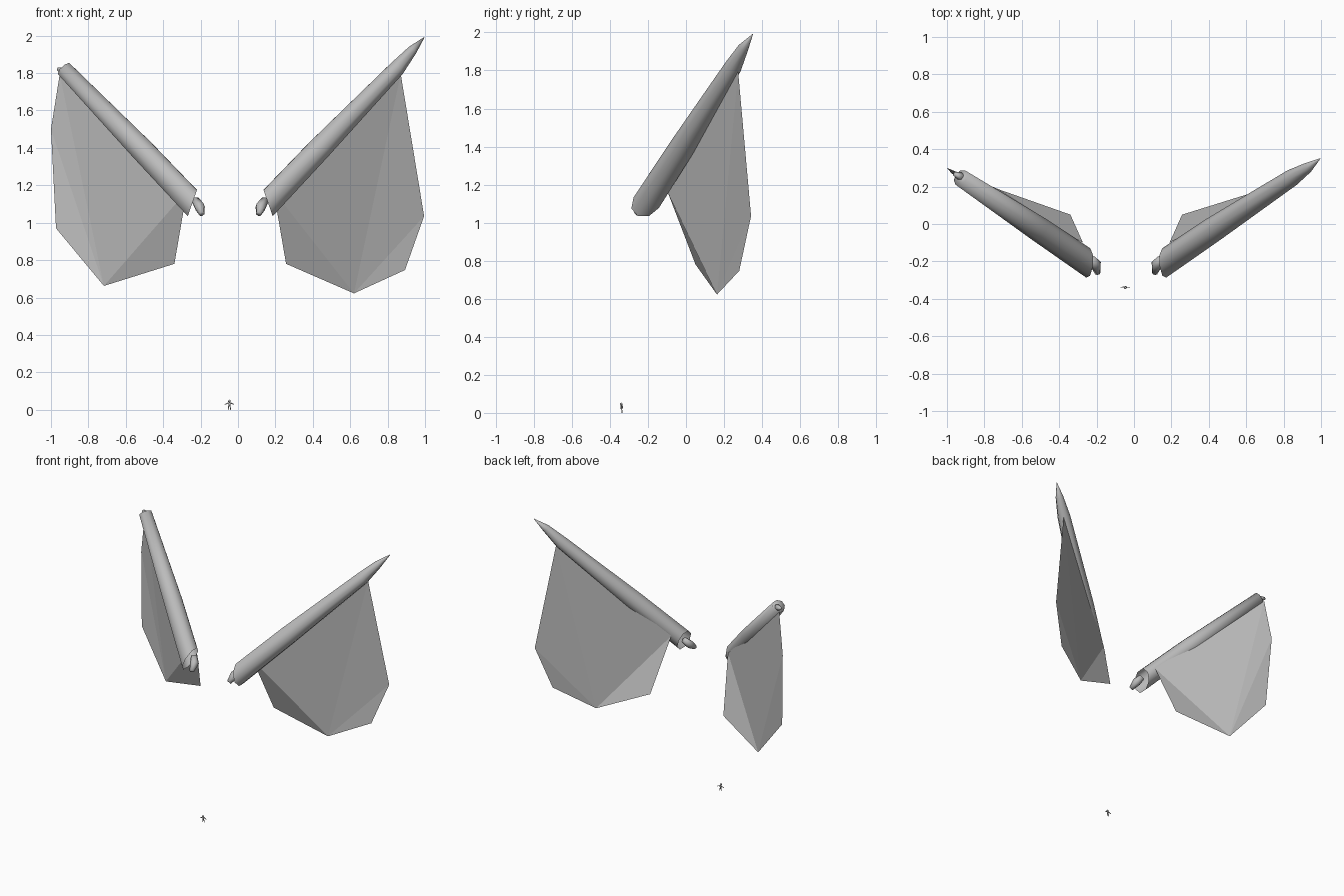
import bpy, bmesh, math
from mathutils import Vector

if "Cube" in bpy.data.objects:
    bpy.data.objects.remove(bpy.data.objects["Cube"])

grey = bpy.data.materials.new("plain grey")
grey.use_nodes = True
grey.diffuse_color = (0.5, 0.5, 0.5, 1)
grey.node_tree.nodes["Principled BSDF"].inputs["Base Color"].default_value = (0.5, 0.5, 0.5, 1)


def finish(name, bm, smooth=True):
    mesh = bpy.data.meshes.new(name)
    bm.normal_update()
    bm.to_mesh(mesh)
    bm.free()
    mesh.materials.append(grey)
    for p in mesh.polygons:
        p.use_smooth = smooth
    obj = bpy.data.objects.new(name, mesh)
    bpy.context.collection.objects.link(obj)
    return obj


def tube(name, path, sides=8, caps=(True, True), cut=None):
    """Loft round sections (centre, radius); cut slants the first section."""
    bm = bmesh.new()
    axis = (Vector(path[-1][0]) - Vector(path[0][0])).normalized()
    ref = Vector((0, 0, 1)) if abs(axis.z) < 0.95 else Vector((1, 0, 0))
    u = axis.cross(ref).normalized()
    v = u.cross(axis)
    rings = []
    for centre, r in path:
        rings.append([bm.verts.new(Vector(centre)
                      + r * (u * math.cos(a) - v * math.sin(a)))
                      for a in (2 * math.pi * i / sides for i in range(sides))])
    if cut:
        normal, origin = Vector(cut), Vector(path[0][0])
        for vert in rings[0]:
            vert.co -= axis * ((vert.co - origin).dot(normal) / axis.dot(normal))
    for lo, hi in zip(rings, rings[1:]):
        for i in range(sides):
            j = (i + 1) % sides
            bm.faces.new((lo[i], lo[j], hi[j], hi[i]))
    for ring, capped in zip((rings[0], rings[-1]), caps):
        if capped:
            bm.faces.new(ring)
    bmesh.ops.recalc_face_normals(bm, faces=bm.faces)
    return finish(name, bm)


def membrane(name, points):
    """Thin folded sheet, fanned out from its lowest point, given first."""
    bm = bmesh.new()
    vs = [bm.verts.new(p) for p in points]
    for a, b in zip(vs[1:], vs[2:]):
        bm.faces.new((vs[0], a, b))
    return finish(name, bm, smooth=False)


def to_right(p):
    """The right wing mirrors the left, set a little further out."""
    return (-p[0] - 0.083, p[1], p[2])


# Wing arms: sleeves with slanted inner ends, the left one ending in a spike
arm = [((0.161, -0.209, 1.105), 0.071),
       ((0.43, -0.025, 1.39), 0.067),
       ((0.845, 0.248, 1.82), 0.046)]
spike = [((0.93, 0.302, 1.92), 0.028), ((0.995, 0.35, 1.99), 0.002)]
tube("left_wing_arm", arm + spike, caps=(False, True), cut=(1, 0, 0.35))
tube("right_wing_arm", [(to_right(c), r) for c, r in arm], caps=(False, True), cut=(-1, 0, 0.35))
tube("right_wing_tip", [((-0.92, 0.25, 1.81), 0.025), ((-0.963, 0.27, 1.822), 0.01)], 6)

# Knuckles at the inner ends
knuckle = [((0.145, -0.185, 1.12), 0.022),
           ((0.122, -0.215, 1.085), 0.03),
           ((0.11, -0.262, 1.047), 0.016)]
tube("left_knuckle", knuckle, 6)
tube("right_knuckle", [(to_right(c), r) for c, r in knuckle], 6)

# Hanging membranes
root, corner, top = (0.19, -0.1, 1.17), (0.257, 0.05, 0.78), (0.87, 0.274, 1.795)
membrane("left_membrane", [(0.62, 0.163, 0.622), (0.893, 0.28, 0.747),
                           (0.995, 0.342, 1.035), top, root, corner])
membrane("right_membrane", [(-0.717, 0.183, 0.662), to_right(corner), to_right(root),
                            to_right(top), (-1.0, 0.3, 1.5), (-0.973, 0.268, 0.97)])

# Tiny standing figure
fx, fy = -0.046, -0.338
tube("figure_body", [((fx, fy, 0.02), 0.005), ((fx, fy, 0.038), 0.007)], 6)
bm = bmesh.new()
bmesh.ops.create_icosphere(bm, subdivisions=1, radius=0.008)
bmesh.ops.translate(bm, verts=bm.verts, vec=(fx, fy - 0.003, 0.046))
finish("figure_head", bm)
for side, s in (("left", 1), ("right", -1)):
    tube(f"{side}_figure_arm", [((fx + s * 0.004, fy, 0.037), 0.003),
                                ((fx + s * 0.025, fy, 0.028), 0.002)], 5)
    tube(f"{side}_figure_leg", [((fx + s * 0.003, fy, 0.022), 0.003),
                                ((fx + s * 0.007, fy + 0.002, 0.0), 0.002)], 5)
